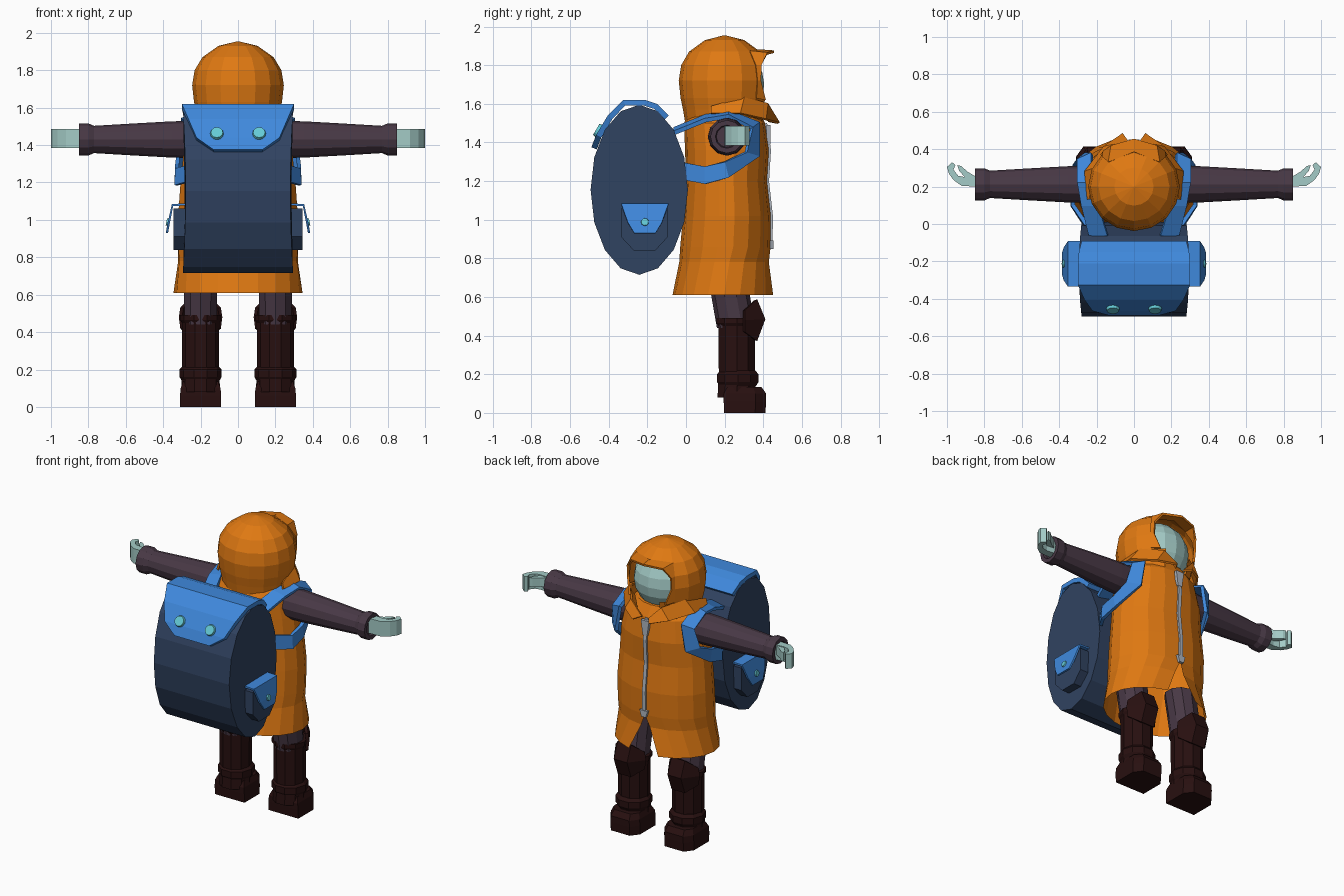
import bpy, bmesh, math
from mathutils import Vector

if "Cube" in bpy.data.objects:
    bpy.data.objects.remove(bpy.data.objects["Cube"])

TAU = 2 * math.pi


def material(name, rgb):
    m = bpy.data.materials.new(name)
    m.diffuse_color = (*rgb, 1)
    m.use_nodes = True
    m.node_tree.nodes["Principled BSDF"].inputs["Base Color"].default_value = m.diffuse_color
    return m


ORANGE = material("orange_coat", (0.74, 0.19, 0.006))
PLUM = material("plum_cloth", (0.065, 0.04, 0.06))
BOOT = material("dark_boot", (0.021, 0.005, 0.005))
NAVY = material("navy_pack", (0.03, 0.056, 0.12))
BLUE = material("blue_strap", (0.05, 0.25, 0.72))
TEAL = material("teal_button", (0.13, 0.6, 0.68))
SKIN = material("pale_skin", (0.37, 0.6, 0.57))
GREY = material("grey_zip", (0.43, 0.47, 0.53))


def finish(name, bm, mat, mirror=False, thick=0.0, offset=0.0):
    bmesh.ops.remove_doubles(bm, verts=bm.verts, dist=0.0005)
    bmesh.ops.recalc_face_normals(bm, faces=bm.faces)
    me = bpy.data.meshes.new(name)
    bm.to_mesh(me)
    bm.free()
    me.materials.append(mat)
    ob = bpy.data.objects.new(name, me)
    bpy.context.collection.objects.link(ob)
    if thick:
        s = ob.modifiers.new("thickness", 'SOLIDIFY')
        s.thickness, s.offset = thick, offset
    if mirror:
        ob.modifiers.new("mirror", 'MIRROR')
    return ob


def loft(name, rings, mat, closed=True, caps=True, skip=None, **kw):
    """Skin a list of equal-length point rows."""
    bm = bmesh.new()
    rows = [[bm.verts.new(p) for p in r] for r in rings]
    n = len(rows[0])
    for i in range(len(rows) - 1):
        for k in range(n if closed else n - 1):
            if skip and skip(i, k):
                continue
            j = (k + 1) % n
            bm.faces.new((rows[i][k], rows[i][j], rows[i + 1][j], rows[i + 1][k]))
    if closed and caps:
        bm.faces.new(rows[0])
        bm.faces.new(rows[-1])
    return finish(name, bm, mat, **kw)


def ring_z(x, y, z, rx, ry, n, turn=0.0):
    return [(x + rx * math.sin(TAU * k / n + turn), y + ry * math.cos(TAU * k / n + turn), z)
            for k in range(n)]


def prism(name, outline, axis, lo, hi, mat, **kw):
    """Extrude an outline along x (outline in yz) or z (outline in xy)."""
    put = (lambda p, t: (t, p[0], p[1])) if axis == 'x' else (lambda p, t: (p[0], p[1], t))
    return loft(name, [[put(p, t) for p in outline] for t in (lo, hi)], mat, **kw)


def disc(name, loc, normal, r, depth, mat):
    bm = bmesh.new()
    q = Vector(normal).to_track_quat('Z', 'Y').to_matrix().to_4x4()
    q.translation = loc
    bmesh.ops.create_cone(bm, cap_ends=True, segments=12, radius1=r, radius2=r * 0.85,
                          depth=depth, matrix=q)
    return finish(name, bm, mat, mirror=True)


# Coat: rows of z, half width, back y, front y, and front split angle
coat = [(0.61, 0.345, -0.07, 0.465, 0.32), (0.78, 0.322, -0.035, 0.43, 0.1),
        (0.86, 0.325, -0.03, 0.438, 0), (1.02, 0.325, -0.015, 0.44, 0),
        (1.2, 0.312, 0.0, 0.42, 0), (1.36, 0.295, -0.005, 0.43, 0),
        (1.5, 0.265, -0.01, 0.41, 0), (1.57, 0.19, 0.02, 0.37, 0),
        (1.6, 0.08, 0.1, 0.28, 0)]
rows = []
for z, rx, back, front, gap in coat:
    angles = [gap + (TAU - 2 * gap) * k / 18 for k in range(19)]
    cy, ry = (back + front) / 2, (front - back) / 2
    rows.append([(rx * math.sin(a), cy + ry * math.cos(a), z) for a in angles])
loft("coat", rows, ORANGE, closed=False)

# Zip running down the coat front, with a pull and a bottom stop
loft("zip", [[(-0.012, f + 0.004, z), (0.012, f + 0.004, z)]
             for z, _, _, f, _ in coat[2:7]], GREY, closed=False, thick=0.012)
for name, zz, f, h in (("zip_pull", 1.44, 0.427, 0.05), ("zip_stop", 0.87, 0.442, 0.022)):
    prism(name, [(-0.03, zz + h), (0.03, zz + h), (0.016, zz - h), (-0.016, zz - h)],
          'z', -0.01, 0.01, GREY)
    ob = bpy.data.objects[name]
    for v in ob.data.vertices:
        v.co = (v.co.x, f + v.co.z, v.co.y)

# Hood with a face opening
hood = [(1.5, 0.21), (1.57, 0.222), (1.63, 0.235), (1.72, 0.245), (1.8, 0.232),
        (1.87, 0.19), (1.93, 0.105), (1.955, 0.004)]
loft("hood", [ring_z(0, 0.2, z, r, r * 0.97, 16) for z, r in hood], ORANGE,
     skip=lambda i, k: (i < 2 and k in (0, 15)) or (2 <= i < 5 and k in (0, 1, 14, 15)))

# Hood brim: pairs of inner and outer rim points
brim = [((0, 0.385, 1.875), (0, 0.455, 1.87)), ((0.134, 0.33, 1.87), (0.12, 0.42, 1.86)),
        ((0.164, 0.36, 1.8), (0.16, 0.39, 1.8)), ((0.173, 0.368, 1.72), (0.16, 0.385, 1.72)),
        ((0.166, 0.361, 1.63), (0.13, 0.41, 1.62))]
loft("hood_brim", brim, ORANGE, closed=False, mirror=True, thick=0.014)

# Collar lapels
collar = [((0.235, 0.13, 1.585), (0.245, 0.13, 1.55)), ((0.2, 0.3, 1.635), (0.26, 0.28, 1.55)),
          ((0.11, 0.42, 1.6), (0.16, 0.41, 1.52)), ((0.025, 0.43, 1.51), (0.06, 0.48, 1.5))]
loft("collar", collar, ORANGE, closed=False, mirror=True, thick=0.014)

# Head inside the hood
bm = bmesh.new()
bmesh.ops.create_uvsphere(bm, u_segments=16, v_segments=10, radius=0.205)
bmesh.ops.translate(bm, verts=bm.verts, vec=(0, 0.2, 1.7))
finish("head", bm, SKIN)

# Sleeves: rows of x, radius
sleeve = [(0.2, 0.1), (0.35, 0.097), (0.55, 0.086), (0.77, 0.073), (0.8, 0.086),
          (0.85, 0.086), (0.85, 0.06), (0.83, 0.055)]
loft("sleeve", [[(x, 0.212 + r * math.cos(TAU * k / 12), 1.43 + r * math.sin(TAU * k / 12))
                 for k in range(12)] for x, r in sleeve], PLUM, mirror=True)

# Hands: curled fingers and a thumb
fingers = [(0.82, 0.2), (0.92, 0.203), (0.965, 0.235), (0.99, 0.27), (1.0, 0.305), (0.972, 0.33),
           (0.955, 0.315), (0.965, 0.29), (0.94, 0.258), (0.9, 0.25), (0.82, 0.26)]
prism("fingers", fingers, 'z', 1.385, 1.485, SKIN, mirror=True)
thumb = [(0.84, 0.25), (0.9, 0.245), (0.935, 0.285), (0.945, 0.315), (0.925, 0.31), (0.89, 0.28)]
prism("thumb", thumb, 'z', 1.42, 1.48, SKIN, mirror=True)

# Trouser legs
loft("trouser_leg", [ring_z(0.2, y, z, r, 0.1, 10) for z, y, r in
                     ((0.44, 0.26, 0.09), (0.6, 0.232, 0.093), (0.8, 0.2, 0.1))], PLUM, mirror=True)

# Boots: shaft with a rolled cuff, ankle roll, foot and knee guard
shaft = [(0.08, 0.105), (0.2, 0.098), (0.45, 0.1), (0.465, 0.11), (0.492, 0.11), (0.492, 0.085)]
loft("boot_shaft", [ring_z(0.2, 0.263, z, r, r, 10, TAU / 20) for z, r in shaft], BOOT, mirror=True)
loft("boot_ankle", [ring_z(0.2, 0.268, z, r, r, 10, TAU / 20) for z, r in
                    ((0.14, 0.1), (0.16, 0.113), (0.2, 0.113), (0.22, 0.095))], BOOT, mirror=True)
foot = [(0.09, 0.195), (0.09, 0.36), (0.13, 0.415), (0.27, 0.415), (0.31, 0.36), (0.31, 0.195)]
loft("boot_foot", [[(0.2 + (x - 0.2) * s, 0.29 + (y - 0.29) * t, z) for x, y in foot]
                   for z, s, t in ((0, 1, 0.97), (0.06, 1, 1), (0.1, 0.97, 1), (0.135, 0.85, 0.8))],
     BOOT, mirror=True)
guard = [[(0.2 + s * w, y, z) for s, w, y, z in
          ((-1, a, 0.3, ze), (-1, 0.045, yc, zc), (1, 0.045, yc, zc), (1, a, 0.3, ze))]
         for a, ze, yc, zc in ((0.1, 0.53, 0.36, 0.585), (0.108, 0.48, 0.402, 0.485),
                               (0.1, 0.42, 0.36, 0.375))]
loft("knee_guard", guard, BOOT, closed=False, mirror=True, thick=0.02)

# Backpack: oval side profile, slightly wider at top and bottom
side = [(-0.242 + 0.252 * math.cos(TAU * k / 16), 1.155 + 0.44 * math.sin(TAU * k / 16))
        for k in range(16)]
loft("backpack", [[(s * (0.28 + 0.015 * ((z - 1.155) / 0.44) ** 2), y, z) for y, z in side]
                  for s in (-1, 1)], NAVY)

# Backpack flap: rows of y, z, half width
flap = [(-0.09, 1.54, 0.28), (-0.15, 1.6, 0.295), (-0.21, 1.62, 0.3), (-0.325, 1.62, 0.3),
        (-0.405, 1.54, 0.265), (-0.465, 1.44, 0.222), (-0.49, 1.375, 0.13)]
loft("backpack_flap", [[(-w, y, z), (w, y, z)] for y, z, w in flap], BLUE,
     closed=False, thick=0.03, offset=-1)
disc("flap_button", (0.113, -0.456, 1.463), (0, -0.86, 0.5), 0.038, 0.02, TEAL)

# Side pockets with flaps and buttons
pocket = [(-0.335, 1.06), (-0.335, 0.91), (-0.27, 0.84), (-0.16, 0.84), (-0.095, 0.91), (-0.095, 1.06)]
prism("side_pocket", pocket, 'x', 0.27, 0.345, NAVY, mirror=True)
pflap = [(0.28, 1.082, 0.122), (0.35, 1.08, 0.122), (0.37, 0.985, 0.088), (0.38, 0.93, 0.055)]
loft("pocket_flap", [[(x, -0.213 - w, z), (x, -0.213 + w, z)] for x, z, w in pflap], BLUE,
     closed=False, mirror=True, thick=0.012)
disc("pocket_button", (0.375, -0.213, 0.988), (1, 0, 0.2), 0.022, 0.016, TEAL)

# Shoulder straps: pairs of outer and inner edge points around each arm
strap = [((0.24, -0.06, 1.45), (0.14, -0.06, 1.47)), ((0.28, 0.1, 1.515), (0.19, 0.1, 1.535)),
         ((0.3, 0.22, 1.535), (0.22, 0.22, 1.56)), ((0.3, 0.34, 1.475), (0.225, 0.375, 1.5)),
         ((0.32, 0.31, 1.35), (0.255, 0.375, 1.33)), ((0.325, 0.2, 1.3), (0.325, 0.22, 1.22)),
         ((0.325, 0.1, 1.275), (0.33, 0.1, 1.185)), ((0.235, -0.03, 1.3), (0.245, -0.03, 1.21))]
loft("shoulder_strap", strap, BLUE, closed=False, mirror=True, thick=0.022)
